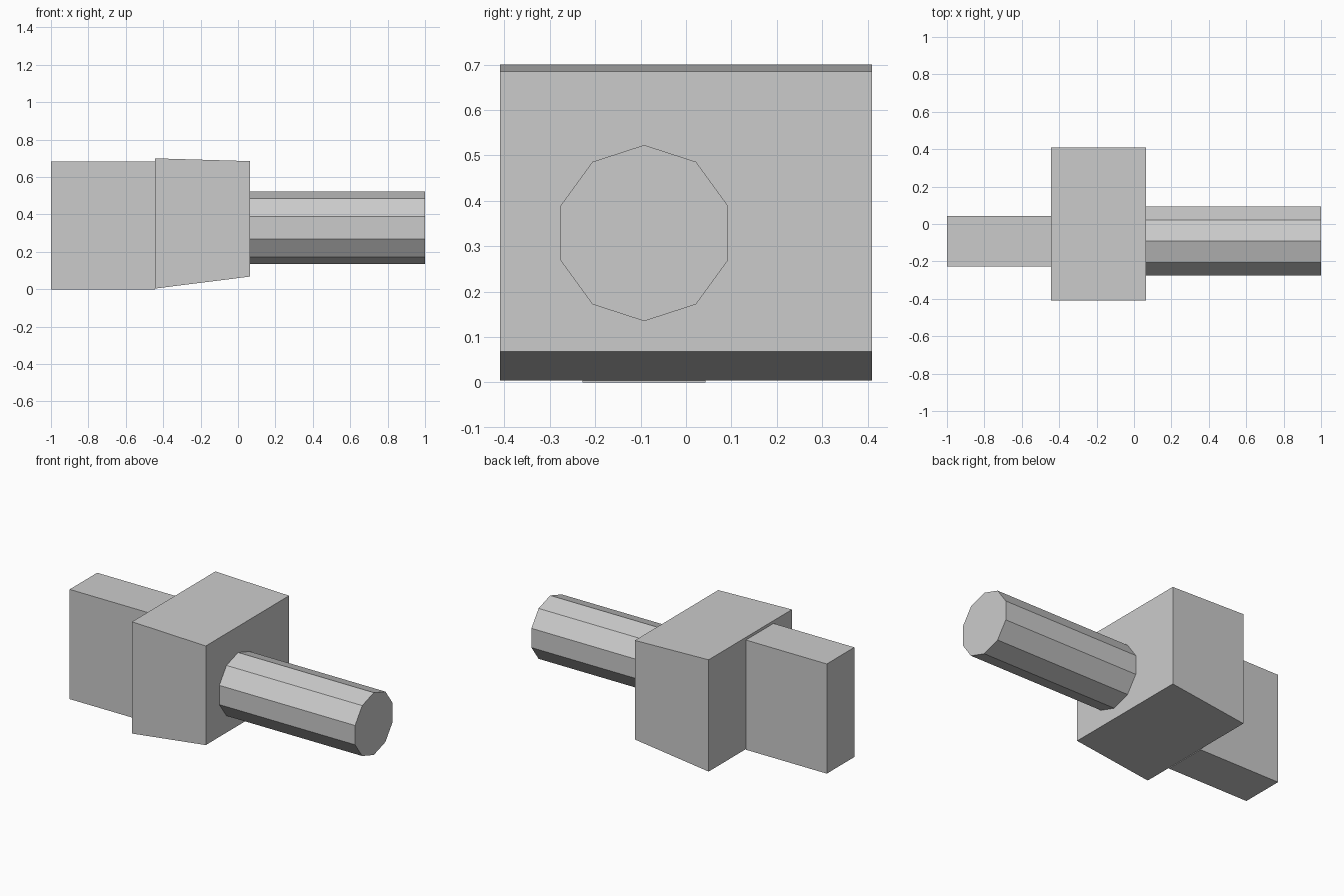
import bpy
import bmesh
from math import pi
from mathutils import Matrix

cube = bpy.data.objects.get("Cube")
if cube:
    bpy.data.objects.remove(cube, do_unlink=True)

# Single plain grey
grey = bpy.data.materials.new("plain grey")
grey.use_nodes = True
colour = (0.6, 0.6, 0.6, 1)
grey.diffuse_color = colour
grey.node_tree.nodes["Principled BSDF"].inputs["Base Color"].default_value = colour


def finish(name, bm):
    bmesh.ops.recalc_face_normals(bm, faces=bm.faces)
    mesh = bpy.data.meshes.new(name)
    bm.to_mesh(mesh)
    bm.free()
    mesh.materials.append(grey)
    obj = bpy.data.objects.new(name, mesh)
    bpy.context.collection.objects.link(obj)
    return obj


def extruded_profile(name, profile, y0, y1):
    """Extrude an x/z outline along y."""
    bm = bmesh.new()
    face = bm.faces.new([bm.verts.new((x, y0, z)) for x, z in profile])
    out = bmesh.ops.extrude_face_region(bm, geom=[face])
    verts = [v for v in out["geom"] if isinstance(v, bmesh.types.BMVert)]
    bmesh.ops.translate(bm, verts=verts, vec=(0, y1 - y0, 0))
    return finish(name, bm)


def rod(name, x0, x1, y, z, radius, sides):
    """Faceted rod along x with a corner pointing up."""
    bm = bmesh.new()
    bmesh.ops.create_cone(bm, cap_ends=True, segments=sides, radius1=radius,
                          radius2=radius, depth=x1 - x0)
    turn = Matrix.Rotation(pi / 2, 4, "Y")
    bmesh.ops.transform(bm, matrix=turn, verts=bm.verts)
    # Put a corner exactly at the top
    top = max(bm.verts, key=lambda v: v.co.z).co
    if abs(top.y) > 0.001:
        bmesh.ops.rotate(bm, verts=bm.verts, matrix=Matrix.Rotation(pi / sides, 3, "X"))
    bmesh.ops.translate(bm, verts=bm.verts, vec=((x0 + x1) / 2, y, z))
    return finish(name, bm)


# Upright slab at the end
extruded_profile("end_slab", [(-1, 0), (-0.443, 0), (-0.443, 0.683), (-1, 0.683)],
                 -0.228, 0.043)

# Wide block with sloping top and underside
extruded_profile("main_block", [(-0.443, 0.004), (0.065, 0.068), (0.065, 0.685), (-0.443, 0.7)],
                 -0.41, 0.41)

# Ten-sided rod
rod("faceted_rod", 0.065, 1, -0.092, 0.329, 0.194, 10)
